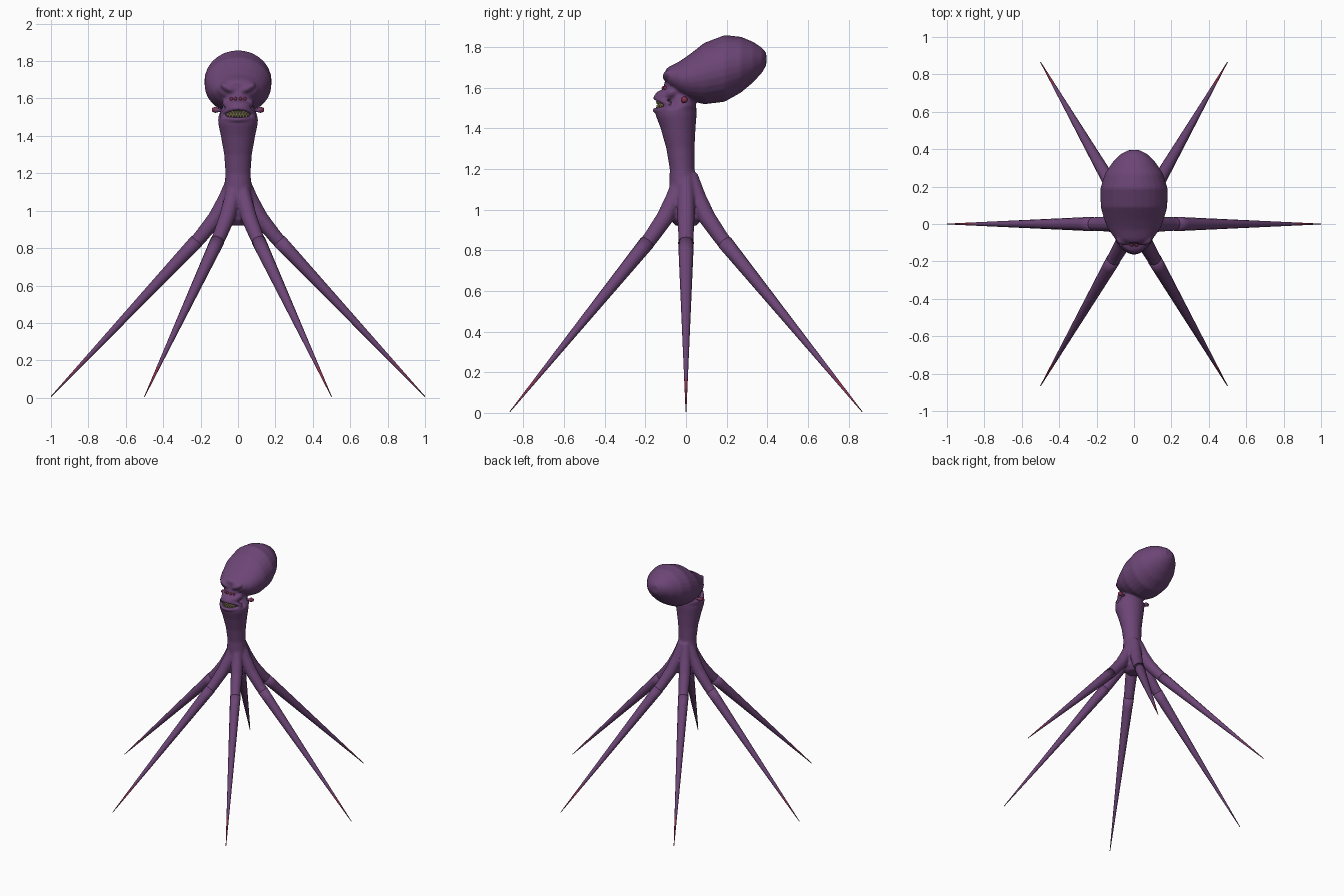
import bpy, bmesh, math
from mathutils import Vector, Matrix

cube = bpy.data.objects.get("Cube")
if cube:
    bpy.data.objects.remove(cube, do_unlink=True)


def material(name, rgb):
    m = bpy.data.materials.new(name)
    m.use_nodes = True
    m.diffuse_color = (*rgb, 1)
    m.node_tree.nodes["Principled BSDF"].inputs["Base Color"].default_value = (*rgb, 1)
    return m


PURPLE = material("purple skin", (0.15, 0.06, 0.18))
RED = material("dark red", (0.24, 0.03, 0.07))
OLIVE = material("olive gums", (0.16, 0.13, 0.06))
CREAM = material("cream teeth", (0.45, 0.40, 0.22))


def finish(bm, name, *mats):
    bmesh.ops.recalc_face_normals(bm, faces=bm.faces)
    mesh = bpy.data.meshes.new(name)
    bm.to_mesh(mesh)
    bm.free()
    mesh.shade_smooth()
    obj = bpy.data.objects.new(name, mesh)
    for m in mats:
        mesh.materials.append(m)
    bpy.context.collection.objects.link(obj)
    return obj


def loft(bm, rings):
    """Skin a list of point rings and cap both ends."""
    rows = [[bm.verts.new(p) for p in ring] for ring in rings]
    n = len(rows[0])
    for a, b in zip(rows, rows[1:]):
        for i in range(n):
            j = (i + 1) % n
            bm.faces.new((a[i], a[j], b[j], b[i]))
    bm.faces.new(rows[0])
    bm.faces.new(rows[-1])


def ring(centre, u, v, n):
    angles = [math.tau * i / n for i in range(n)]
    return [centre + u * math.cos(a) + v * math.sin(a) for a in angles]


def tube(bm, path, radii, n=12):
    pts = [Vector(p) for p in path]
    rings = []
    for i, (p, r) in enumerate(zip(pts, radii)):
        t = (pts[min(i + 1, len(pts) - 1)] - pts[max(i - 1, 0)]).normalized()
        side = Vector((0, 0, 1)).cross(t).normalized()
        rings.append(ring(p, side * r, t.cross(side) * r, n))
    loft(bm, rings)


def blob(bm, centre, size, tilt=0):
    m = Matrix.Translation(centre) @ Matrix.Rotation(tilt, 4, 'Y') @ Matrix.Diagonal((*size, 1))
    bmesh.ops.create_uvsphere(bm, u_segments=20, v_segments=12, radius=1, matrix=m)


def leg_path(angle, profile):
    return [(r * math.cos(angle), r * math.sin(angle), z) for r, z in profile]


def lip_path(z, droop, front):
    xs = [0.088 * (i / 5 - 1) for i in range(11)]
    return [(x, front + 9 * x * x, z - droop * (x / 0.088) ** 2) for x in xs]


LEGS = [math.tau * k / 6 for k in range(6)]
X, Y, Z = Vector((1, 0, 0)), Vector((0, 1, 0)), Vector((0, 0, 1))

# Neck and hub: height, front y, back y, half width
NECK = [(0.92, -0.05, 0.05, 0.05), (0.95, -0.08, 0.08, 0.08), (1.02, -0.09, 0.08, 0.09),
        (1.1, -0.083, 0.055, 0.075), (1.2, -0.08, 0.042, 0.067), (1.3, -0.097, 0.042, 0.074),
        (1.4, -0.125, 0.047, 0.092), (1.46, -0.148, 0.052, 0.105), (1.49, -0.152, 0.052, 0.107),
        (1.51, -0.09, 0.05, 0.104), (1.55, -0.08, 0.035, 0.085), (1.62, -0.07, 0.02, 0.06)]
bm = bmesh.new()
loft(bm, [ring(Vector((0, (f + b) / 2, z)), X * w, Y * (b - f) / 2, 24) for z, f, b, w in NECK])

# Skull: y, top, bottom, half width
SKULL = [(-0.1, 1.69, 1.63, 0.05), (-0.08, 1.705, 1.6, 0.1), (-0.03, 1.73, 1.56, 0.137),
         (0.02, 1.765, 1.535, 0.158), (0.09, 1.82, 1.518, 0.178), (0.19, 1.858, 1.53, 0.18),
         (0.27, 1.85, 1.575, 0.155), (0.33, 1.825, 1.625, 0.115), (0.375, 1.795, 1.675, 0.07),
         (0.395, 1.77, 1.71, 0.03)]
loft(bm, [ring(Vector((0, y, (t + b) / 2)), X * w, Z * (t - b) / 2, 28) for y, t, b, w in SKULL])

# Face, muzzle, brows, cheeks and lips
blob(bm, (0, -0.055, 1.6), (0.068, 0.055, 0.07))
blob(bm, (0, -0.085, 1.562), (0.075, 0.068, 0.032))
for s in (-1, 1):
    blob(bm, (s * 0.05, -0.085, 1.655), (0.05, 0.03, 0.022), s * -0.5)
    blob(bm, (s * 0.055, -0.07, 1.575), (0.03, 0.035, 0.025))
tube(bm, lip_path(1.55, 0.035, -0.148), [0.014] * 11)
tube(bm, lip_path(1.488, -0.01, -0.152), [0.013] * 11)

# Leg roots flowing out of the hub
ROOT = [(0.025, 1.17), (0.065, 1.06), (0.12, 0.96), (0.2, 0.86), (0.3, 0.754)]
for a in LEGS:
    tube(bm, leg_path(a, ROOT), [0.036, 0.043, 0.043, 0.038, 0.034])
body = finish(bm, "body_and_head", PURPLE)
remesh = body.modifiers.new("fuse", 'REMESH')
remesh.mode = 'VOXEL'
remesh.voxel_size = 0.007
remesh.use_smooth_shade = True
soften = body.modifiers.new("soften", 'SMOOTH')
soften.factor = 0.5
soften.iterations = 6

# Tapered legs with red patches on the upper side near the tips
for k, a in enumerate(LEGS):
    bm = bmesh.new()
    steps = [i / 16 for i in range(17)]
    profile = [(0.22 + 0.78 * t, 0.839 - 0.833 * t) for t in steps]
    tube(bm, leg_path(a, profile), [0.0365 * (1 - t) + 0.002 for t in steps])
    bmesh.ops.recalc_face_normals(bm, faces=bm.faces)
    for f in bm.faces:
        if 0.03 < f.calc_center_median().z < 0.19 and f.normal.z > 0.1:
            f.material_index = 1
    finish(bm, f"leg_{k + 1}", PURPLE, RED)

# Ear stalks with red tips
for s, side in ((1, "left"), (-1, "right")):
    bm = bmesh.new()
    tube(bm, [(s * 0.07, -0.01, 1.54), (s * 0.1, -0.01, 1.536), (s * 0.12, -0.008, 1.54),
              (s * 0.138, -0.005, 1.54)], [0.009, 0.008, 0.017, 0.01])
    bmesh.ops.recalc_face_normals(bm, faces=bm.faces)
    for f in bm.faces:
        if abs(f.calc_center_median().x) > 0.125:
            f.material_index = 1
    finish(bm, side + "_ear_stalk", PURPLE, RED)

# Four small eyes
bm = bmesh.new()
for x, y in ((0.013, -0.111), (0.036, -0.102)):
    for s in (-1, 1):
        blob(bm, (s * x, y, 1.598), (0.009, 0.009, 0.009))
finish(bm, "eyes", RED)

# Mouth lining and teeth
bm = bmesh.new()
blob(bm, (0, -0.085, 1.515), (0.07, 0.056, 0.026))
finish(bm, "gums", OLIVE)
bm = bmesh.new()
for i in range(-3, 4):
    x = i * 0.015
    for z, flip in ((1.526, math.pi), (1.506, 0)):
        place = Matrix.Translation((x, -0.142 + 9 * x * x, z)) @ Matrix.Rotation(flip, 4, 'X')
        bmesh.ops.create_cone(bm, cap_ends=True, segments=8, radius1=0.006, radius2=0.002,
                              depth=0.016, matrix=place)
finish(bm, "teeth", CREAM)
